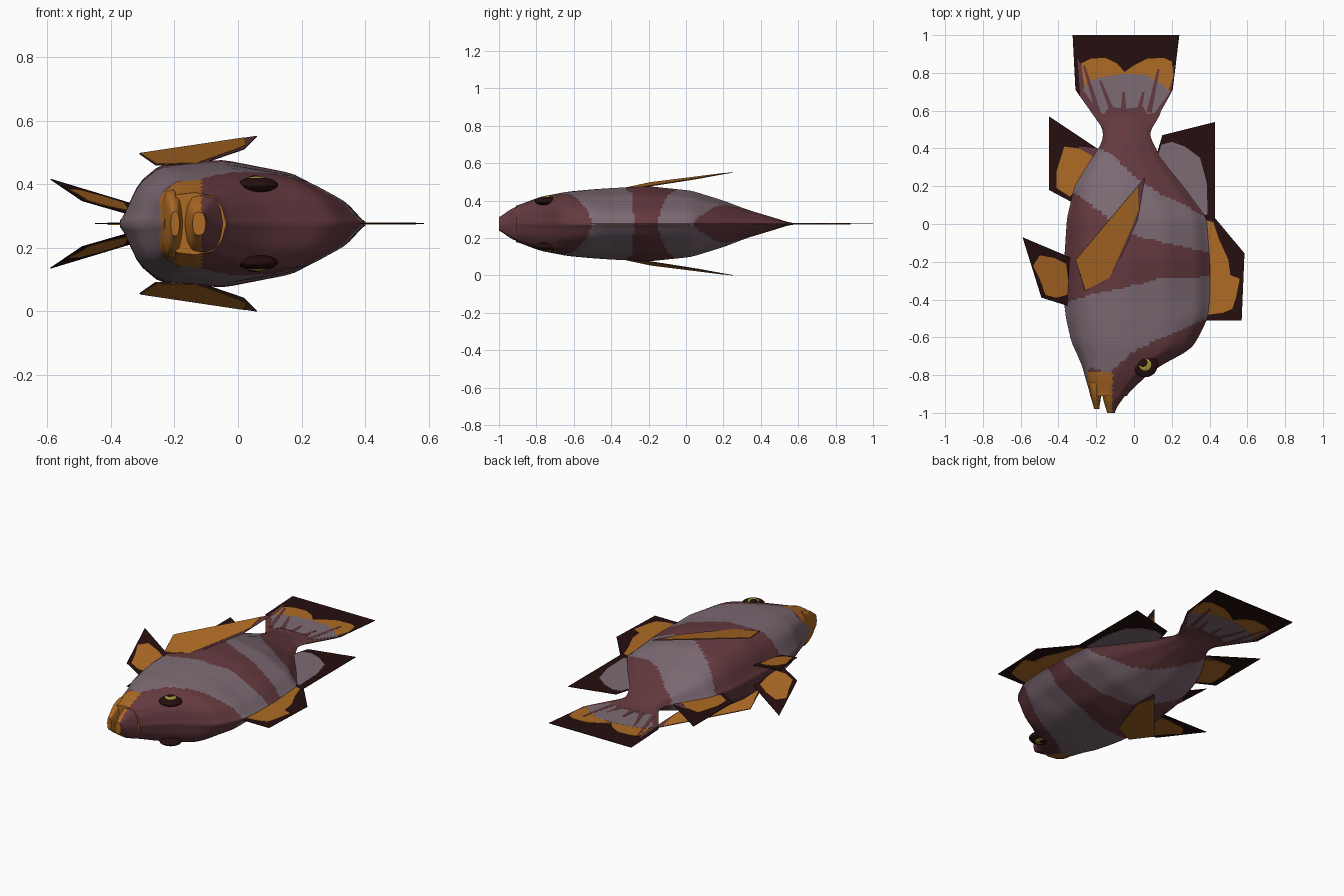
import bpy
import bmesh
import math
from mathutils import Vector

if "Cube" in bpy.data.objects:
    bpy.data.objects.remove(bpy.data.objects["Cube"])

MID = 0.276  # height of the fish's plane of symmetry


def material(name, r, g, b):
    m = bpy.data.materials.new(name)
    m.use_nodes = True
    m.diffuse_color = (r, g, b, 1)
    bsdf = next(n for n in m.node_tree.nodes if n.type == 'BSDF_PRINCIPLED')
    bsdf.inputs["Base Color"].default_value = (r, g, b, 1)
    bsdf.inputs["Roughness"].default_value = 0.8
    return m


MAROON = material("maroon", .13, .042, .05)
GREY = material("mauve grey", .205, .145, .175)
ORANGE = material("orange", .42, .145, .018)
DARK = material("dark brown", .019, .0045, .0045)
YELLOW = material("eye yellow", .36, .32, .04)


def lerp(points, t, k=1):
    """Value of column k at t along points sorted by their first column."""
    if t <= points[0][0]:
        return points[0][k]
    for a, b in zip(points, points[1:]):
        if t <= b[0]:
            return a[k] + (b[k] - a[k]) * (t - a[0]) / (b[0] - a[0])
    return points[-1][k]


def soft(points, t, k=1, w=.025):
    return sum(lerp(points, t + w * d, k) for d in (-1, -.5, 0, .5, 1)) / 5


def finish(bm, name, mats):
    bmesh.ops.recalc_face_normals(bm, faces=bm.faces[:])
    me = bpy.data.meshes.new(name)
    bm.to_mesh(me)
    bm.free()
    ob = bpy.data.objects.new(name, me)
    bpy.context.collection.objects.link(ob)
    for m in mats:
        me.materials.append(m)
    return ob


# Stripe edges as (x, y) lines across the flank
HEAD_EDGE = [(-.24, -.76), (-.13, -.79), (-.02, -.69), (.08, -.63), (.39, -.50)]
BAND_LOW = [(-.37, -.42), (-.18, -.36), (-.02, -.33), (.16, -.285), (.4, -.28)]
BAND_HIGH = [(-.34, .18), (-.25, .12), (-.1, 0), (0, -.06), (.16, -.10), (.4, -.15)]
TAIL_EDGE = [(-.18, .40), (-.12, .37), (.04, .22), (.16, .15), (.27, .10), (.39, .03)]


def skin(x, y):
    """Material slot: 0 maroon, 1 grey, 2 orange."""
    if y < -.78 and x < -.115 and x > -.25 + (-.78 - y) * .1:
        return 2
    if y < lerp(HEAD_EDGE, x):
        return 0 if x > -.24 else 1
    if lerp(BAND_LOW, x) < y < lerp(BAND_HIGH, x) or y > lerp(TAIL_EDGE, x):
        return 0
    return 1


# Half thickness from belly (0) to back (1)
FLANK = [(0, 0), (.03, .25), (.07, .62), (.16, .92), (.42, 1), (.7, .79), (.92, .34), (1, 0)]
HEAD = [(0, 0), (.05, .6), (.2, .93), (.5, 1), (.8, .88), (.94, .5), (1, 0)]


def loft(name, stations, rows, ring=72):
    """Stations are (y, belly x, back x, half thickness)."""
    bm = bmesh.new()
    loops = []
    y0, y1 = stations[0][0], stations[-1][0]
    for i in range(rows + 1):
        y = y0 + (y1 - y0) * i / rows
        lo, hi, half = (soft(stations, y, k) for k in (1, 2, 3))
        mix = min(max((y + .75) / .35, 0), 1)
        loop = []
        for j in range(ring):
            a = 2 * math.pi * j / ring
            u = (1 - math.cos(a)) / 2
            t = soft(HEAD, u, 1, .02) * (1 - mix) + soft(FLANK, u, 1, .02) * mix
            if j % (ring // 2) == 0:
                t = 0
            side = 1 if j < ring / 2 else -1
            loop.append(bm.verts.new((lo + (hi - lo) * u, y, MID + side * t * half)))
        loops.append(loop)
    for a, b in zip(loops, loops[1:]):
        for j in range(ring):
            k = (j + 1) % ring
            bm.faces.new((a[j], a[k], b[k], b[j]))
    bm.faces.new(loops[0])
    bm.faces.new(loops[-1])
    for f in bm.faces:
        c = f.calc_center_median()
        f.material_index = skin(c.x, c.y)
        f.smooth = len(f.verts) == 4
    return finish(bm, name, (MAROON, GREY, ORANGE))


# Body and the two jaws
loft("body", [
    (-.91, -.23, -.045, .095), (-.8, -.262, .07, .137), (-.75, -.275, .14, .15),
    (-.67, -.31, .29, .168), (-.63, -.33, .325, .175), (-.5, -.36, .39, .186),
    (-.4, -.372, .402, .192), (-.2, -.37, .402, .202), (.03, -.355, .385, .178),
    (.2, -.315, .26, .125), (.33, -.235, .155, .075), (.42, -.175, .105, .048),
    (.48, -.16, .08, .03), (.54, -.185, .115, .01), (.59, -.22, .145, .002)], 130)
loft("upper_jaw", [
    (-1, -.14, -.105, .03), (-.96, -.155, -.085, .065),
    (-.9, -.17, -.04, .097), (-.84, -.175, .0, .11)], 20, 36)
loft("lower_jaw", [
    (-.98, -.208, -.185, .03), (-.95, -.22, -.18, .065),
    (-.9, -.233, -.172, .095), (-.84, -.243, -.165, .11)], 20, 36)


def flat(x, y):
    return 0


def plate(name, outline, mat, thick=.003, depth=flat, side=1):
    """Thin fin sheet; depth gives the offset from the mid plane."""
    bm = bmesh.new()
    bm.faces.new([bm.verts.new((x, y, MID + side * depth(x, y))) for x, y in outline])
    ob = finish(bm, name, (mat,))
    mod = ob.modifiers.new("thickness", 'SOLIDIFY')
    mod.thickness = thick
    mod.offset = 0
    return ob


# Back fins and belly fin, each a dark sheet with a coloured field
plate("front_dorsal_fin", [(.33, .04), (.43, .03), (.585, -.155), (.57, -.51), (.36, -.51)], DARK)
plate("front_dorsal_field", [(.34, .03), (.42, .01), (.45, -.08), (.5, -.19), (.51, -.27), (.56, -.29),
      (.54, -.39), (.52, -.45), (.47, -.47), (.36, -.485)], ORANGE, .006)
plate("rear_dorsal_fin", [(.1, .3), (.15, .47), (.43, .54), (.43, .03), (.3, .03)], DARK)
plate("rear_dorsal_field", [(.12, .34), (.145, .42), (.2, .435), (.27, .41), (.35, .35),
      (.385, .22), (.39, .05), (.3, .04)], GREY, .006)
plate("anal_fin", [(-.15, .37), (-.45, .57), (-.45, .18), (-.3, .1)], DARK)
plate("anal_edge", [(-.15, .37), (-.19, .4), (-.29, .41), (-.3, .12)], MAROON, .005)
plate("anal_field", [(-.22, .36), (-.29, .40), (-.37, .41), (-.385, .36), (-.41, .28),
      (-.41, .19), (-.34, .145), (-.28, .2)], ORANGE, .007)

# Tail fan
plate("tail_fin", [(-.15, .48), (-.19, .54), (-.31, .71), (-.325, 1), (.24, 1),
      (.205, .71), (.11, .54), (.07, .48)], DARK)
plate("tail_base", [(-.15, .48), (-.19, .54), (-.285, .68), (-.3, .88), (-.26, .8), (.19, .78), (.215, .85),
      (.195, .69), (.11, .54), (.07, .48)], MAROON, .005)
plate("tail_orange_band", [(-.26, .70), (-.28, .85), (-.23, .875), (-.15, .88), (-.09, .85), (-.05, .805),
      (0, .84), (.07, .875), (.16, .88), (.2, .86), (.21, .78), (.18, .70)], ORANGE, .007)
plate("tail_grey_band", [(-.19, .6), (-.27, .71), (-.25, .75), (-.17, .78), (-.05, .795), (.06, .79),
      (.15, .74), (.19, .70), (.11, .59), (.07, .58), (.05, .62), (-.05, .61),
      (-.13, .62), (-.16, .58)], GREY, .008)
for i, (x0, y0, x1, y1) in enumerate([(-.19, .59, -.265, .84), (-.12, .61, -.18, .76),
                                      (-.055, .61, -.055, .70), (.03, .61, .05, .7), (.08, .59, .13, .82)]):
    plate(f"tail_ray_{i + 1}", [(x0 - .014, y0), (x0 + .014, y0), (x1 + .006, y1), (x1 - .006, y1)],
          MAROON, .0095)


# Paired fins
def pelvic(x, y):
    return .035 + .135 * (y + .43) - .245 * (x + .36)


def pectoral(x, y):
    return .22 - .076 * (x + .31) + .189 * (y + .19)


def eye_disc(name, mat, radius, height, centre, scale):
    bpy.ops.mesh.primitive_uv_sphere_add(segments=32, ring_count=16, radius=radius, location=centre)
    ob = bpy.context.object
    ob.name = name
    ob.scale = (scale, 1, height / radius)
    ob.data.materials.append(mat)
    bpy.ops.object.shade_smooth()
    return ob


for label, s in (("left", 1), ("right", -1)):
    plate(f"{label}_pelvic_fin", [(-.59, -.07), (-.49, -.39), (-.33, -.44), (-.33, -.18)],
          DARK, .003, pelvic, s)
    plate(f"{label}_pelvic_field", [(-.36, -.21), (-.42, -.18), (-.5, -.165), (-.535, -.22), (-.5, -.29),
          (-.47, -.375), (-.41, -.39), (-.34, -.37)], ORANGE, .006, pelvic, s)
    plate(f"{label}_pectoral_fin", [(-.31, -.19), (.06, .25), (.02, .02), (-.12, -.29), (-.26, -.355)],
          MAROON, .003, pectoral, s)
    plate(f"{label}_pectoral_field", [(-.308, -.19), (.02, .2), (.025, .08), (.0, .01), (-.13, -.285),
          (-.255, -.35)], ORANGE, .006, pectoral, s)
    # Eye: dark socket, yellow iris and dark pupil as shallow stacked domes
    z = MID + s * .122
    eye_disc(f"{label}_eye", DARK, .066, .024, (.06, -.745, z), 1)
    eye_disc(f"{label}_iris", YELLOW, .045, .021, (.06, -.745, z + s * .006), 1)
    eye_disc(f"{label}_pupil", DARK, .031, .021, (.053, -.738, z + s * .009), 1)
